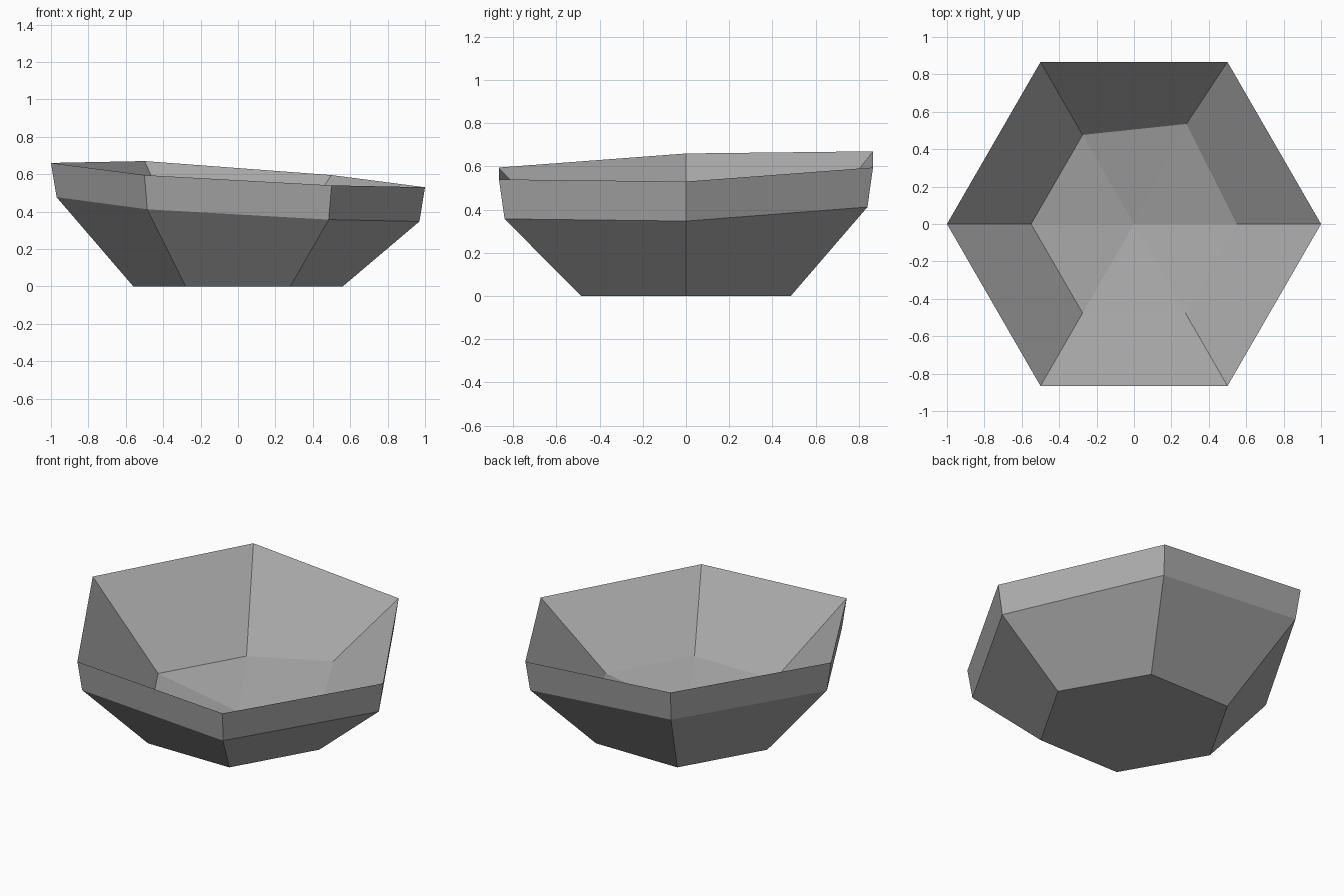
import bpy
import bmesh
from math import cos, sin, pi

cube = bpy.data.objects.get("Cube")
if cube:
    bpy.data.objects.remove(cube, do_unlink=True)

# Stone grey for the whole bowl
grey = bpy.data.materials.new("stone_grey")
grey.use_nodes = True
colour = (0.4, 0.4, 0.4, 1)
grey.diffuse_color = colour
grey.node_tree.nodes["Principled BSDF"].inputs["Base Color"].default_value = colour

# Uneven rim heights, counter-clockwise from +x
RIM = [0.53, 0.595, 0.67, 0.66, 0.595, 0.54]
BELT = 0.183

bm = bmesh.new()


def ring(radius, heights):
    return [bm.verts.new((radius * cos(i * pi / 3), radius * sin(i * pi / 3), z))
            for i, z in enumerate(heights)]


def bridge(lower, upper):
    for i in range(6):
        j = (i + 1) % 6
        bm.faces.new((lower[i], lower[j], upper[j], upper[i]))


# Outer shell: base, sloping sides, upright belt
base = ring(0.56, [0] * 6)
shoulder = ring(0.97, [z - BELT for z in RIM])
rim = ring(1, RIM)
bm.faces.new(base[::-1])
bridge(base, shoulder)
bridge(shoulder, rim)

# Hollow: sloping inner walls, one raised corner, shallow fan floor
floor = ring(0.55, [0.177] * 6)
floor[1].co = (0.28, 0.535, 0.27)
bridge(rim, floor)
centre = bm.verts.new((0, 0, 0.087))
for i in range(6):
    bm.faces.new((floor[i], floor[(i + 1) % 6], centre))

bmesh.ops.recalc_face_normals(bm, faces=bm.faces)
mesh = bpy.data.meshes.new("stone_bowl")
bm.to_mesh(mesh)
bm.free()
mesh.materials.append(grey)
bowl = bpy.data.objects.new("stone_bowl", mesh)
bpy.context.collection.objects.link(bowl)
